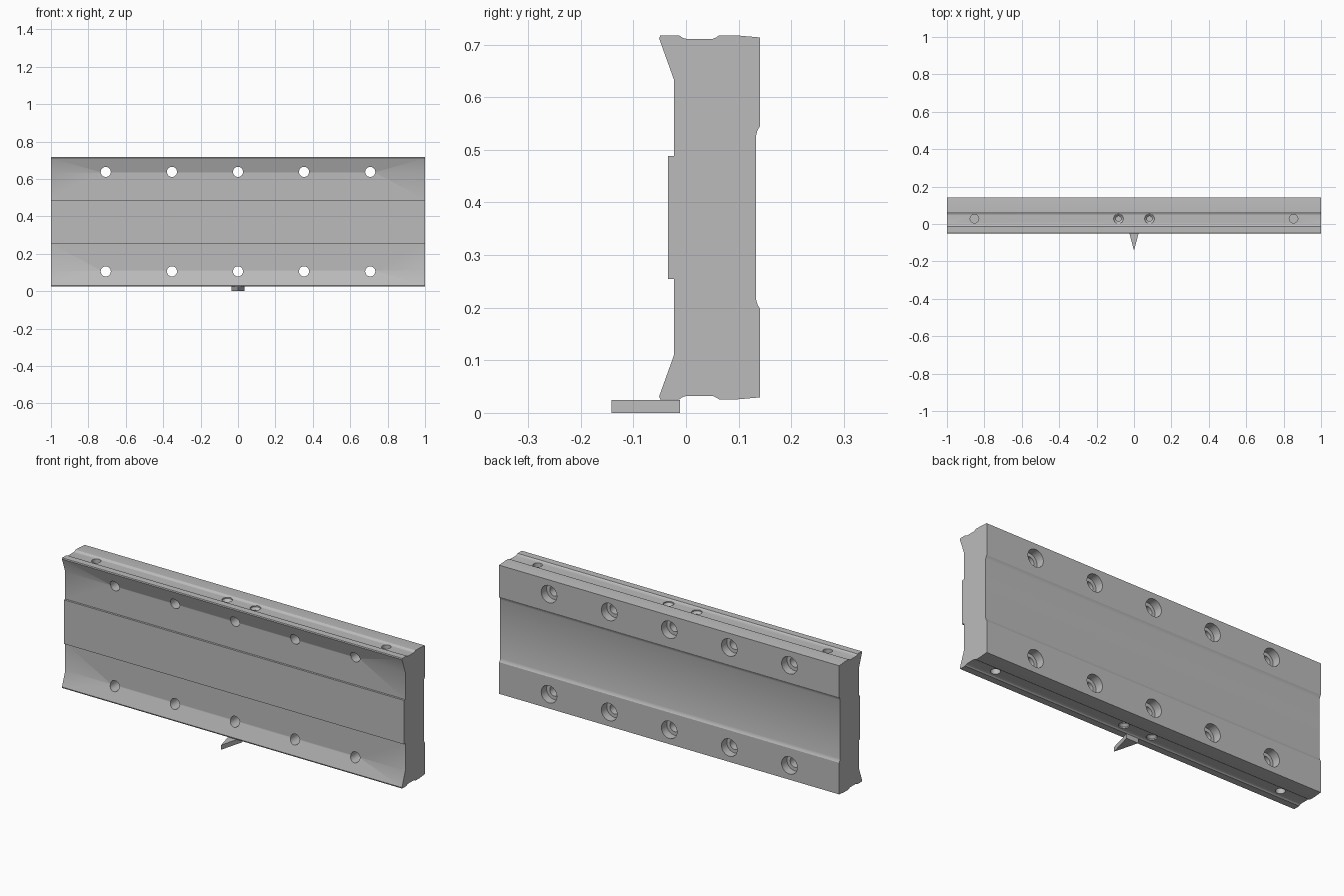
import bpy, bmesh, math
from mathutils import Matrix, Vector

cube = bpy.data.objects.get("Cube")
if cube:
    bpy.data.objects.remove(cube, do_unlink=True)

MID = 0.3715  # height of the plate's mirror plane

steel = bpy.data.materials.new("plain grey")
steel.use_nodes = True
GREY = (0.5, 0.5, 0.5, 1)
steel.diffuse_color = GREY
steel.node_tree.nodes["Principled BSDF"].inputs["Base Color"].default_value = GREY


def make_object(name, bm):
    bmesh.ops.recalc_face_normals(bm, faces=bm.faces)
    mesh = bpy.data.meshes.new(name)
    bm.to_mesh(mesh)
    bm.free()
    mesh.materials.append(steel)
    obj = bpy.data.objects.new(name, mesh)
    bpy.context.collection.objects.link(obj)
    return obj


def extrude(name, points, offset):
    bm = bmesh.new()
    face = bm.faces.new([bm.verts.new(p) for p in points])
    new = bmesh.ops.extrude_face_region(bm, geom=[face])["geom"]
    bmesh.ops.translate(bm, vec=offset, verts=[v for v in new if isinstance(v, bmesh.types.BMVert)])
    return make_object(name, bm)


def add_bore(bm, steps, matrix, sides=32):
    """Closed stepped round cutter from (radius, depth) pairs, running along local -z."""
    rings = []
    for r, d in steps:
        angles = [2 * math.pi * i / sides for i in range(sides)]
        rings.append([bm.verts.new(matrix @ Vector((r * math.cos(a), r * math.sin(a), -d))) for a in angles])
    for low, high in zip(rings, rings[1:]):
        for i in range(sides):
            j = (i + 1) % sides
            bm.faces.new((low[i], low[j], high[j], high[i]))
    bm.faces.new(rings[0])
    bm.faces.new(rings[-1])


# Plate: upper half of the side profile (y, height above the middle), mirrored downwards
upper = [(-0.034, 0.117), (-0.023, 0.117), (-0.023, 0.262), (-0.051, 0.34),
         (-0.049, 0.346), (-0.013, 0.346), (-0.006, 0.341), (0.003, 0.339),
         (0.05, 0.339), (0.057, 0.342), (0.063, 0.346), (0.095, 0.346),
         (0.141, 0.342), (0.141, 0.174), (0.136, 0.166), (0.133, 0.155)]
profile = upper + [(y, -h) for y, h in reversed(upper)]
plate = extrude("grooved_plate", [(-1, y, MID + h) for y, h in profile], (2, 0, 0))

# Bores: two rows of counterbored holes, plus threaded and pin holes in both edges
bm = bmesh.new()
for x in (-0.707, -0.353, 0, 0.353, 0.707):
    for side in (1, -1):
        place = Matrix.Translation((x, 0.141, MID + side * 0.266)) @ Matrix.Rotation(-math.pi / 2, 4, 'X')
        add_bore(bm, [(0.046, -0.02), (0.046, 0.045), (0.027, 0.045), (0.027, 0.25)], place)
for side in (1, -1):
    flip = Matrix.Rotation(0 if side > 0 else math.pi, 4, 'X')
    for sign in (1, -1):
        for x, steps in ((0.853, [(0.023, -0.02), (0.023, 0.05)]),
                         (0.083, [(0.026, -0.02), (0.026, 0.006), (0.014, 0.018), (0.014, 0.06)])):
            place = Matrix.Translation((sign * x, 0.028, MID + side * 0.339)) @ flip
            add_bore(bm, steps, place)
cutter = make_object("bore_cutter", bm)
cutter.hide_render = True

cut = plate.modifiers.new("bores", 'BOOLEAN')
cut.operation = 'DIFFERENCE'
cut.solver = 'EXACT'
cut.object = cutter
bpy.context.view_layer.objects.active = plate
plate.select_set(True)
bpy.ops.object.modifier_apply(modifier=cut.name)
bpy.data.objects.remove(cutter, do_unlink=True)
bpy.ops.object.shade_smooth_by_angle(angle=math.radians(20))

# Wedge-shaped pointer under the front edge
extrude("pointer_wedge", [(-0.035, -0.011, 0), (0.035, -0.011, 0), (0, -0.142, 0)], (0, 0, 0.0245))
